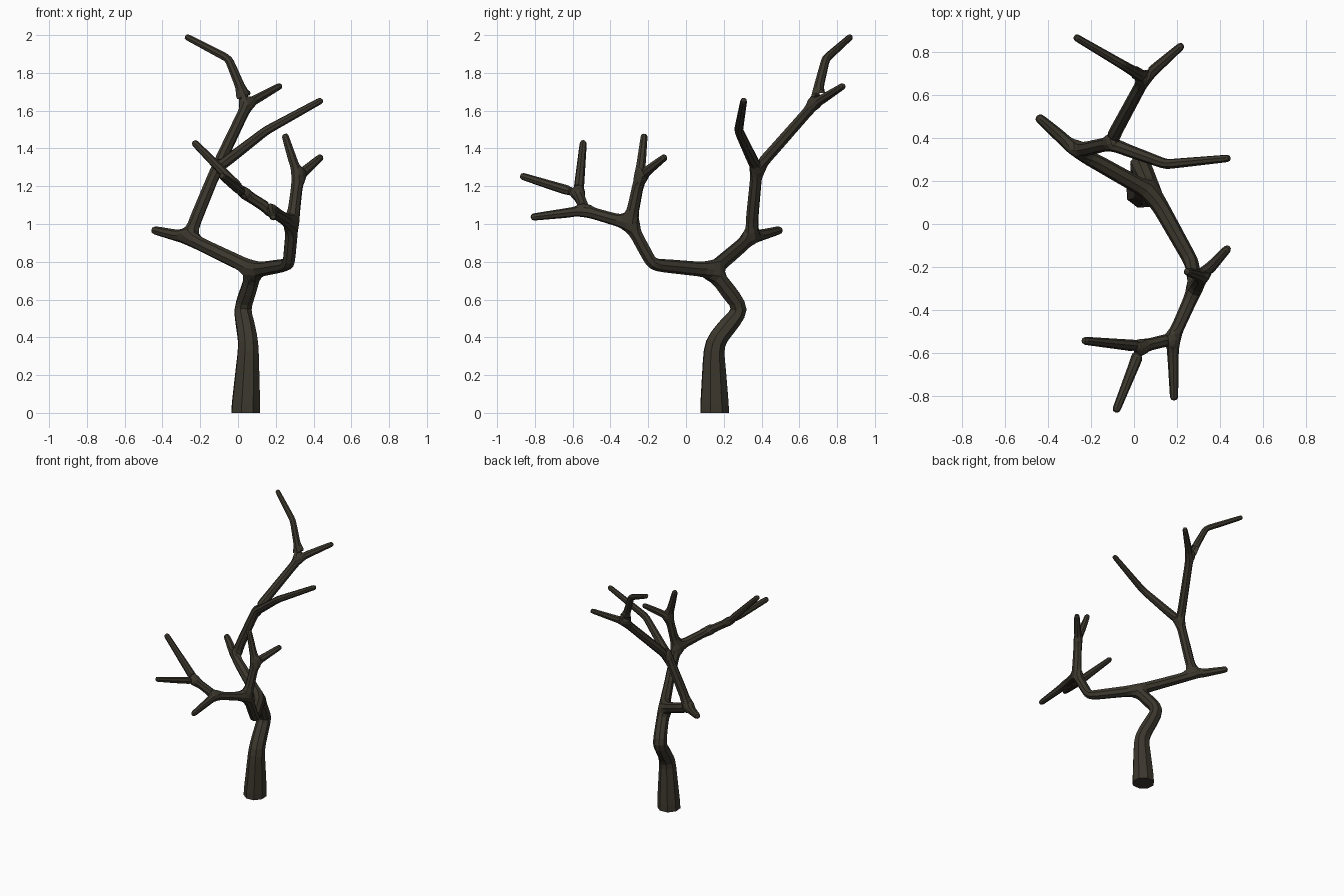
import bpy, bmesh
from mathutils import Vector

if "Cube" in bpy.data.objects:
    bpy.data.objects.remove(bpy.data.objects["Cube"])

# Limbs as (parent point name, [(name, x, y, z, radius), ...])
limbs = [
    # trunk, started below ground and trimmed flat later
    (None, [("root", .036, .153, -.10, .097), ("t1", .056, .147, .37, .060),
            ("t2", .022, .295, .55, .052), ("fork", .09, .14, .755, .044)]),
    # front limb
    ("fork", [("a1", .268, -.178, .785, .037), ("a2", .288, -.295, 1.0, .037)]),
    ("a2", [("a3", .318, -.245, 1.25, .032), ("", .245, -.22, 1.48, .020)]),
    ("a3", [("", .445, -.105, 1.36, .020)]),
    ("a2", [("a4", .18, -.535, 1.07, .032), ("", .187, -.825, 1.035, .020)]),
    ("a4", [("a5", .035, -.57, 1.16, .031), ("", -.088, -.88, 1.257, .020)]),
    ("a5", [("", -.24, -.543, 1.44, .020)]),
    # back limb
    ("fork", [("b1", -.265, .34, .925, .038), ("", -.455, .505, .97, .023)]),
    ("b1", [("b2", -.115, .375, 1.29, .034), ("b3", .05, .68, 1.635, .031),
            ("b4", -.05, .74, 1.875, .024), ("", -.28, .875, 1.995, .018)]),
    ("b2", [("b5", .15, .278, 1.495, .026), ("", .45, .307, 1.66, .019)]),
    ("b3", [("", .23, .838, 1.735, .019)]),
]
forks = {parent for parent, _ in limbs if parent}

# Skeleton with support points near each bend to keep it crisp
verts, radii, edges, index, forked = [], [], [], {}, {}


def add_point(p, r):
    verts.append(p)
    radii.append(r)
    return len(verts) - 1


for parent, points in limbs:
    last = index.get(parent)
    prev_name = parent
    for name, x, y, z, r in points:
        p = Vector((x, y, z))
        chain = []
        if last is not None:
            q, rq = verts[last], radii[last]
            length = (p - q).length
            reach_q = 2.6 if prev_name in forks else 1.6
            reach_p = 2.6 if name in forks else 1.6
            for t in (min(.38, reach_q * rq / length),
                      1 - min(.38, reach_p * r / length)):
                chain.append(add_point(q.lerp(p, t), rq + (r - rq) * t))
        chain.append(add_point(p, r))
        for i in chain:
            if last is not None:
                edges.append((last, i))
            last = i
        if name:
            index[name] = last
        prev_name = name

# Skinned skeleton
mesh = bpy.data.meshes.new("bare_tree")
mesh.from_pydata([tuple(v) for v in verts], edges, [])
tree = bpy.data.objects.new("bare_tree", mesh)
bpy.context.collection.objects.link(tree)
skin = tree.modifiers.new("skin", 'SKIN')
skin.branch_smoothing = 0.0
for i, sv in enumerate(mesh.skin_vertices[0].data):
    sv.radius = (radii[i], radii[i])
    sv.use_root = (i == 0)
sub = tree.modifiers.new("round", 'SUBSURF')
sub.levels = sub.render_levels = 1

# Bake and trim the trunk at the ground
bpy.context.view_layer.update()
graph = bpy.context.evaluated_depsgraph_get()
baked = bpy.data.meshes.new_from_object(tree.evaluated_get(graph))
tree.modifiers.clear()
tree.data = baked
bm = bmesh.new()
bm.from_mesh(baked)
cut = bmesh.ops.bisect_plane(bm, geom=bm.verts[:] + bm.edges[:] + bm.faces[:],
                             plane_co=(0, 0, 0), plane_no=(0, 0, 1), clear_inner=True)
rim = [e for e in cut["geom_cut"] if isinstance(e, bmesh.types.BMEdge)]
bmesh.ops.contextual_create(bm, geom=rim)
bmesh.ops.recalc_face_normals(bm, faces=bm.faces[:])
for f in bm.faces:
    f.smooth = False
bm.to_mesh(baked)
bm.free()

# Dark bark
bark = bpy.data.materials.new("bark")
bark.diffuse_color = (.045, .039, .027, 1)
bark.use_nodes = True
bark.node_tree.nodes["Principled BSDF"].inputs["Base Color"].default_value = bark.diffuse_color
baked.materials.clear()
baked.materials.append(bark)
